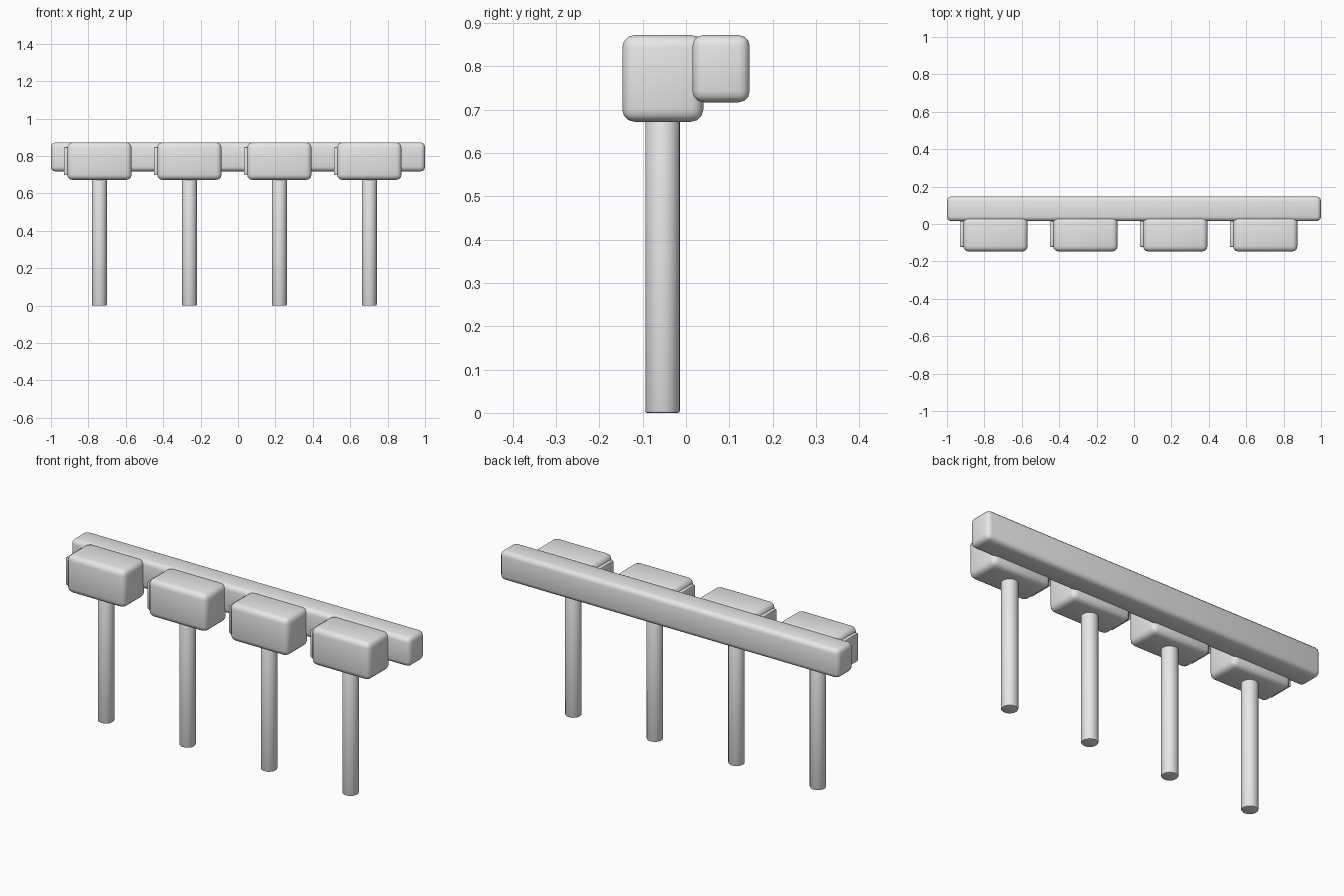
import bpy
import math

if "Cube" in bpy.data.objects:
    bpy.data.objects.remove(bpy.data.objects["Cube"], do_unlink=True)

grey = bpy.data.materials.new("light_grey")
grey.use_nodes = True
grey.diffuse_color = (0.8, 0.8, 0.8, 1)
grey.node_tree.nodes["Principled BSDF"].inputs["Base Color"].default_value = grey.diffuse_color


def finish(name, bevel, segments):
    """Name, colour, round off and smooth the active object."""
    ob = bpy.context.object
    ob.name = name
    ob.data.materials.append(grey)
    bpy.ops.object.transform_apply(location=False, rotation=False, scale=True)
    mod = ob.modifiers.new("rounded_edges", "BEVEL")
    mod.width = bevel
    mod.segments = segments
    mod.limit_method = "ANGLE"
    mod.angle_limit = math.radians(40)
    bpy.ops.object.modifier_apply(modifier=mod.name)
    bpy.ops.object.shade_smooth_by_angle(angle=math.radians(40))
    return ob


def box(name, low, high, bevel, segments=3):
    centre = [(a + b) / 2 for a, b in zip(low, high)]
    bpy.ops.mesh.primitive_cube_add(size=1, location=centre)
    bpy.context.object.scale = [b - a for a, b in zip(low, high)]
    return finish(name, bevel, segments)


# Long rail along the back
box("rail", (-1, 0.015, 0.717), (1, 0.147, 0.872), 0.025)

# Four boxes, each with a side door and a post
FIRST, SPACING, HALF = -0.741, 0.481, 0.172
for i in range(4):
    x = FIRST + i * SPACING
    box(f"box_{i + 1}", (x - HALF, -0.147, 0.672), (x + HALF, 0.04, 0.872), 0.028)
    box(f"door_{i + 1}", (x - HALF - 0.018, -0.122, 0.697),
        (x - HALF + 0.01, 0.015, 0.847), 0.005, 2)
    bpy.ops.mesh.primitive_cylinder_add(vertices=24, radius=0.04, depth=0.69,
                                        location=(x, -0.054, 0.345))
    finish(f"post_{i + 1}", 0.005, 2)
